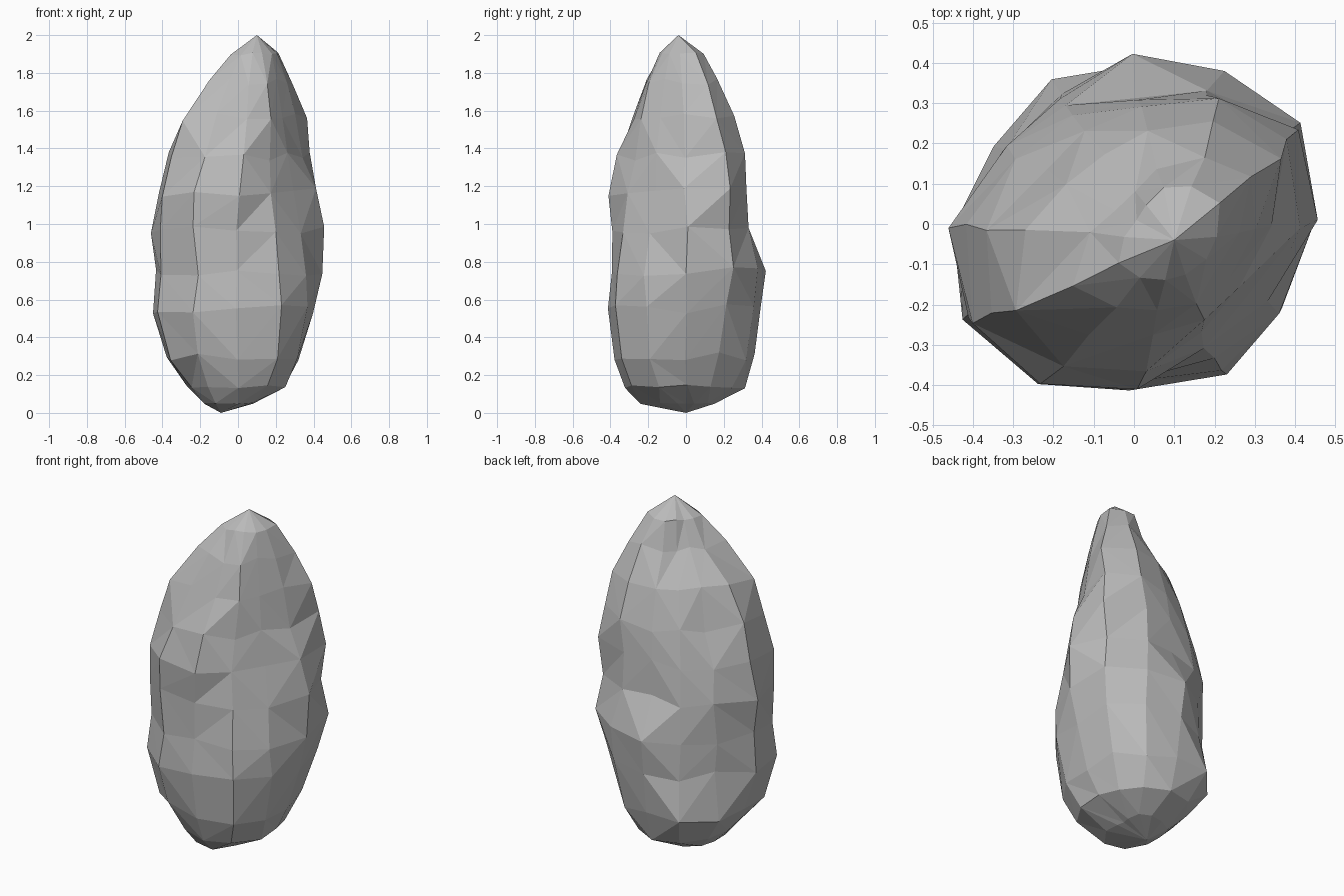
import bpy
import bmesh
import math
import random
from mathutils import Vector

random.seed(4)

default_cube = bpy.data.objects.get("Cube")
if default_cube:
    bpy.data.objects.remove(default_cube, do_unlink=True)

# Cross-sections: height, then reach in twelve directions counter-clockwise from +x
SECTIONS = [
    (.05, (.07, .09, .13, .15, .16, .18, .18, .21, .25, .24, .16, .09)),
    (.14, (.25, .25, .28, .31, .31, .28, .27, .28, .31, .32, .33, .29)),
    (.30, (.32, .34, .36, .36, .41, .40, .38, .42, .41, .38, .40, .37)),
    (.55, (.40, .43, .42, .39, .37, .37, .45, .49, .46, .41, .44, .42)),
    (.75, (.45, .48, .44, .42, .36, .37, .43, .46, .44, .39, .42, .42)),
    (.97, (.46, .44, .38, .31, .34, .37, .46, .47, .45, .39, .39, .38)),
    (1.17, (.41, .47, .37, .31, .31, .34, .42, .47, .46, .41, .35, .33)),
    (1.36, (.32, .42, .37, .30, .28, .28, .39, .43, .40, .36, .30, .28)),
    (1.56, (.26, .37, .31, .25, .22, .24, .31, .39, .30, .26, .26, .23)),
    (1.75, (.20, .27, .22, .16, .12, .12, .17, .25, .21, .19, .20, .17)),
    (1.9, (.13, .16, .14, .12, .09, .08, .10, .13, .12, .11, .11, .12)),
]
LEAN_START = 1.15
LEAN = Vector((.1, -.04))
TOP = Vector((.10, -.04, 2))
BOTTOM = Vector((-.09, 0, 0))


def wobble(amount):
    return random.uniform(-amount, amount)


def make_material(name, color):
    material = bpy.data.materials.new(name)
    material.use_nodes = True
    material.diffuse_color = color
    shader = next(n for n in material.node_tree.nodes if n.type == 'BSDF_PRINCIPLED')
    shader.inputs["Base Color"].default_value = color
    shader.inputs["Roughness"].default_value = .9
    return material


def add_ring(bm, height, reaches):
    """One irregular ring of corners around the leaning axis of the rock."""
    center = LEAN * max(0, height - LEAN_START)
    rough = min(1, height * 3, (2 - height) * 3)
    ring = []
    for step, reach in enumerate(reaches):
        angle = math.tau * step / len(reaches) + wobble(.03)
        radius = reach * (1 + wobble(.01))
        ring.append(bm.verts.new((
            center.x + radius * math.cos(angle),
            center.y + radius * math.sin(angle),
            height + wobble(.025) * rough)))
    return ring


def bridge(bm, lower, upper):
    """Join two rings with triangles, mostly split along the outer diagonal."""
    count = len(lower)
    for i in range(count):
        j = (i + 1) % count
        a, b, c, d = lower[i], lower[j], upper[j], upper[i]
        outer = (a.co + c.co).xy.length > (b.co + d.co).xy.length
        dented = random.random() < .2
        if outer != dented:
            triangles = ((a, b, c), (a, c, d))
        else:
            triangles = ((a, b, d), (b, c, d))
        for triangle in triangles:
            bm.faces.new(triangle)


def cap(bm, ring, point):
    """Close the end of the rock with a fan of facets."""
    tip = bm.verts.new(point)
    for i, corner in enumerate(ring):
        bm.faces.new((corner, ring[(i + 1) % len(ring)], tip))


# Rock body
bm = bmesh.new()
rings = [add_ring(bm, height, reaches) for height, reaches in SECTIONS]
for lower, upper in zip(rings, rings[1:]):
    bridge(bm, lower, upper)
cap(bm, rings[0], BOTTOM)
cap(bm, rings[-1], TOP)
bmesh.ops.recalc_face_normals(bm, faces=bm.faces)

mesh = bpy.data.meshes.new("rock")
bm.to_mesh(mesh)
bm.free()
mesh.materials.append(make_material("stone grey", (.5, .5, .5, 1)))
rock = bpy.data.objects.new("rock", mesh)
bpy.context.collection.objects.link(rock)
